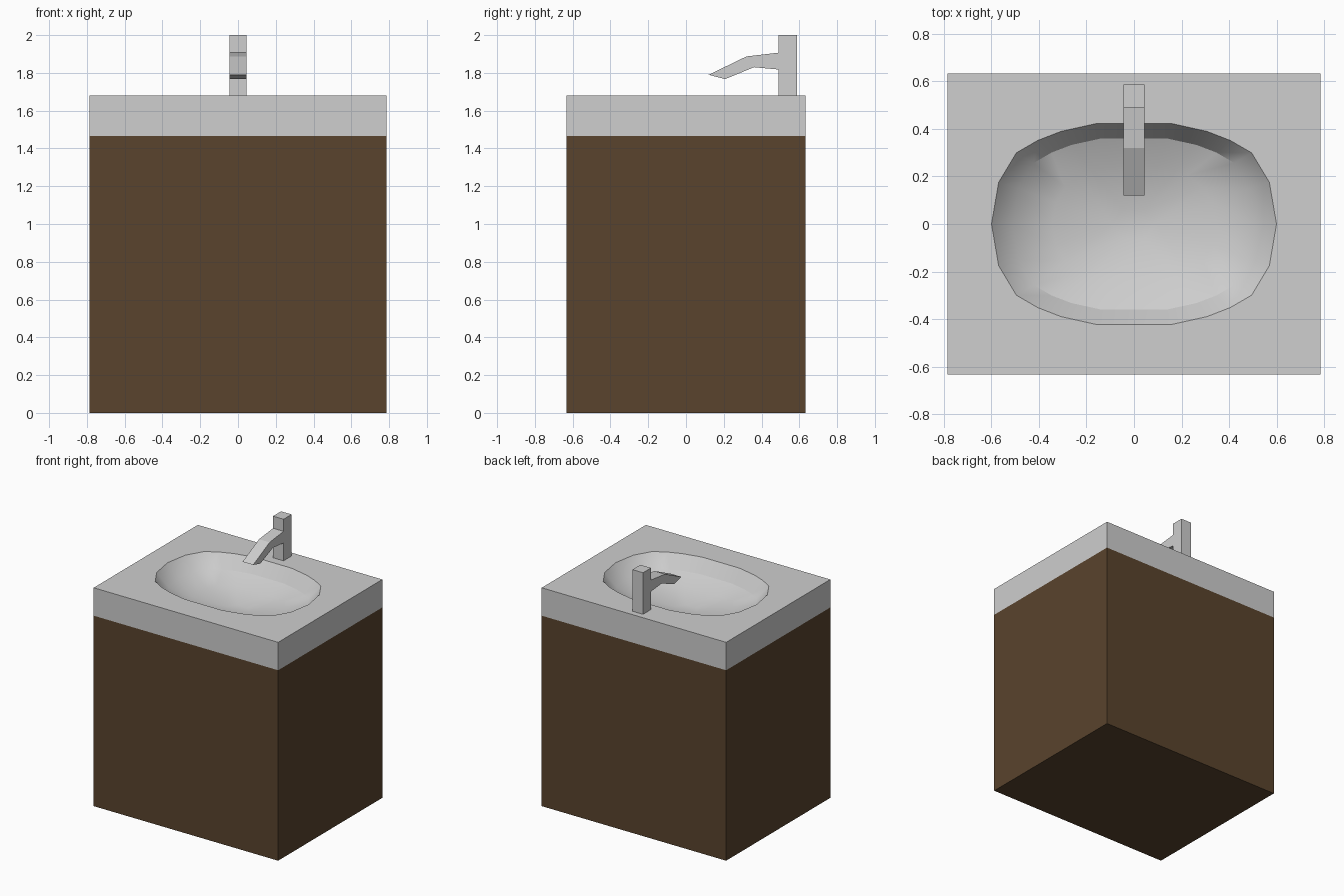
import bpy, bmesh, math

if "Cube" in bpy.data.objects:
    bpy.data.objects.remove(bpy.data.objects["Cube"])

HX, HY, SPLIT, TOP = 0.785, 0.633, 1.465, 1.68


def material(name, rgb):
    m = bpy.data.materials.new(name)
    m.diffuse_color = (*rgb, 1)
    m.use_nodes = True
    m.node_tree.nodes["Principled BSDF"].inputs["Base Color"].default_value = m.diffuse_color
    return m


ceramic = material("grey ceramic", (0.62, 0.62, 0.62))
wood = material("dark brown wood", (0.1, 0.056, 0.026))


def finish(name, bm, mat):
    me = bpy.data.meshes.new(name)
    bm.to_mesh(me)
    bm.free()
    me.materials.append(mat)
    ob = bpy.data.objects.new(name, me)
    bpy.context.collection.objects.link(ob)
    return ob


def box(name, x, y0, y1, z0, z1, mat, open_top=False):
    bm = bmesh.new()
    bmesh.ops.create_cube(bm, size=1)
    for v in bm.verts:
        v.co = (v.co.x * 2 * x, y0 + (v.co.y + 0.5) * (y1 - y0), z0 + (v.co.z + 0.5) * (z1 - z0))
    if open_top:
        bmesh.ops.delete(bm, geom=[f for f in bm.faces if f.normal.z > 0.5], context='FACES')
    return finish(name, bm, mat)


def ring(quarter, z):
    """Mirror a quarter outline (first point on the x axis) into a full loop."""
    q = quarter
    pts = q + [(-x, y) for x, y in reversed(q)]
    pts += [(-x, -y) for x, y in q[1:]] + [(x, -y) for x, y in reversed(q[1:])]
    return [(x, y, z) for x, y in pts]


# cabinet, closed above by the countertop
box("cabinet", HX, -HY, HY, 0, SPLIT, wood, open_top=True)

# countertop with sunken basin, lofted ring by ring from outside to drain
edge = [(HX, 0)] + [(HX, HY)] * 5
rim = [(0.6, 0), (0.57, 0.175), (0.495, 0.3), (0.405, 0.352), (0.307, 0.39), (0.158, 0.423)]
lip = [(0.512, 0), (0.487, 0.15), (0.422, 0.257), (0.347, 0.301), (0.263, 0.333), (0.135, 0.361)]
drain = [(0.092, 0)] * 3 + [(0.045, 0.061)] * 3
middle = [(a * 0.6 + c * 0.4, b * 0.6 + d * 0.4) for (a, b), (c, d) in zip(lip, drain)]
rings = [ring(edge, SPLIT), ring(edge, TOP), ring(rim, TOP), ring(lip, TOP - 0.1),
         ring(middle, TOP - 0.155), ring(drain, TOP - 0.2)]
bm = bmesh.new()
loops = [[bm.verts.new(p) for p in r] for r in rings]
n = len(loops[0])
for k, (a, b) in enumerate(zip(loops, loops[1:])):
    for i in range(n):
        j = (i + 1) % n
        bm.faces.new((a[i], a[j], b[j], b[i]))
bm.faces.new(loops[-1])
bmesh.ops.remove_doubles(bm, verts=bm.verts, dist=0.0005)
counter = finish("countertop_basin", bm, ceramic)
bpy.context.view_layer.objects.active = counter
counter.select_set(True)
bpy.ops.object.shade_smooth_by_angle(angle=math.radians(32))

# faucet post
box("faucet_post", 0.045, 0.49, 0.587, TOP, 2.0, ceramic)

# faucet spout, side profile extruded across x
profile = [(0.49, 1.907), (0.32, 1.887), (0.12, 1.79), (0.207, 1.767), (0.36, 1.83), (0.49, 1.818)]
bm = bmesh.new()
face = bm.faces.new([bm.verts.new((-0.045, y, z)) for y, z in profile])
ext = bmesh.ops.extrude_face_region(bm, geom=[face])
bmesh.ops.translate(bm, vec=(0.09, 0, 0),
                    verts=[g for g in ext["geom"] if isinstance(g, bmesh.types.BMVert)])
bmesh.ops.recalc_face_normals(bm, faces=bm.faces)
finish("faucet_spout", bm, ceramic)
